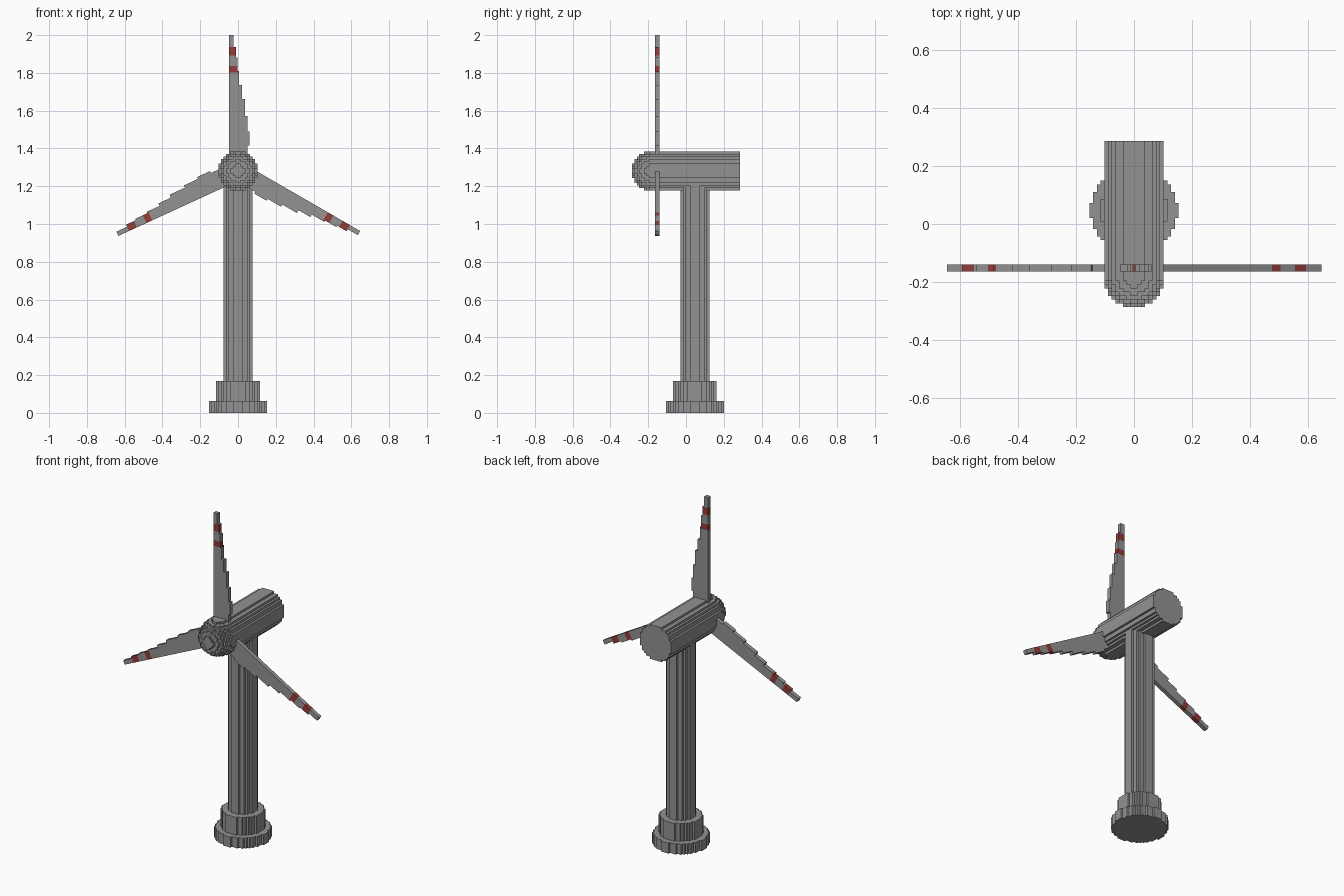
import bpy, bmesh, math
from mathutils import Matrix, Vector

if "Cube" in bpy.data.objects:
    bpy.data.objects.remove(bpy.data.objects["Cube"])

C = 0.0128            # block size of the stepped style
HUB_Z = 1.281
BODY_Y = 0.047        # tower axis


def material(name, rgb):
    m = bpy.data.materials.new(name)
    m.diffuse_color = (*rgb, 1)
    m.use_nodes = True
    m.node_tree.nodes["Principled BSDF"].inputs["Base Color"].default_value = m.diffuse_color
    return m


GREY = material("grey", (0.29, 0.29, 0.29))
RED = material("red", (0.29, 0.045, 0.04))


def stepped_circle(r):
    """Blocky circle outline of radius r (in blocks)."""
    quad = []
    j = 0
    while j + 0.5 < r:
        w = round(math.sqrt(r * r - (j + 0.5) ** 2))
        if w > 0:
            quad += [(w, j), (w, j + 1)]
        j += 1
    # keep only true corners
    quad = [p for i, p in enumerate(quad) if i == 0 or i == len(quad) - 1
            or not (quad[i - 1][0] == p[0] == quad[i + 1][0])]
    quad = quad[1:]
    pts = quad + [(-x, y) for x, y in reversed(quad)]
    pts += [(-x, -y) for x, y in quad] + [(x, -y) for x, y in reversed(quad)]
    return [(x * C, y * C) for x, y in pts]


def add_prism(bm, pts, depth, mat):
    """Extrude an xy outline along +z, then move it by mat."""
    verts = [bm.verts.new((x, y, 0)) for x, y in pts]
    face = bm.faces.new(verts)
    ext = bmesh.ops.extrude_face_region(bm, geom=[face], use_keep_orig=True)
    new = [v for v in ext["geom"] if isinstance(v, bmesh.types.BMVert)]
    bmesh.ops.translate(bm, verts=new, vec=(0, 0, depth))
    bmesh.ops.transform(bm, matrix=mat, verts=verts + new)


def finish(bm, name, mats):
    bmesh.ops.recalc_face_normals(bm, faces=bm.faces)
    me = bpy.data.meshes.new(name)
    bm.to_mesh(me)
    bm.free()
    for m in mats:
        me.materials.append(m)
    ob = bpy.data.objects.new(name, me)
    bpy.context.collection.objects.link(ob)
    return ob


def cylinder(name, r, start, end, mat):
    bm = bmesh.new()
    add_prism(bm, stepped_circle(r), end - start, mat @ Matrix.Translation((0, 0, start)))
    finish(bm, name, [GREY])


# base and tower
upright = Matrix.Translation((0, BODY_Y, 0))
cylinder("base_lower", 11.7, 0, 0.062, upright)
cylinder("base_upper", 9, 0.062, 0.168, upright)
cylinder("tower", 6, 0.168, 1.21, upright)

# nacelle along y
along_y = Matrix.Translation((0, 0, HUB_Z)) @ Matrix.Rotation(-math.pi / 2, 4, 'X')
cylinder("nacelle", 8, -0.13, 0.286, along_y)

# hub: domed stack of blocky discs
bm = bmesh.new()
front = -0.286
for i in range(8):
    r = math.sqrt(64 - (7.5 - i) ** 2)
    y0 = front + i * C
    y1 = y0 + C if i < 7 else -0.13
    add_prism(bm, stepped_circle(r), y1 - y0, along_y @ Matrix.Translation((0, 0, y0)))
finish(bm, "hub", [GREY])

# blades: one straight edge, one stepped edge (outer radius, far edge x)
STEPS = [(0.135, 0.05), (0.21, 0.061), (0.292, 0.05), (0.382, 0.037), (0.454, 0.02),
         (0.53, 0.005), (0.60, -0.003), (0.657, -0.011), (0.719, -0.023)]
EDGE, ROOT = -0.048, 0.04
BANDS = [(0.522, 0.556), (0.612, 0.656)]

outline = [(EDGE, ROOT)]
r0 = ROOT
for r1, x in STEPS:
    outline += [(x, r0), (x, r1)]
    r0 = r1
outline.append((EDGE, r0))

for name, angle in (("blade_top", 0), ("blade_right", 120), ("blade_left", -114.7)):
    bm = bmesh.new()
    # outline y becomes z, thickness runs along y
    add_prism(bm, outline, 0.024, Matrix.Rotation(math.pi / 2, 4, 'X'))
    # cut and paint the warning bands
    for z in (z for b in BANDS for z in b):
        bmesh.ops.bisect_plane(bm, geom=bm.verts[:] + bm.edges[:] + bm.faces[:],
                               plane_co=(0, 0, z), plane_no=(0, 0, 1))
    for f in bm.faces:
        z = f.calc_center_bounds().z
        f.material_index = int(any(a < z < b for a, b in BANDS))
    bmesh.ops.transform(bm, verts=bm.verts, matrix=Matrix.Translation((0, -0.139, HUB_Z))
                        @ Matrix.Rotation(math.radians(angle), 4, 'Y'))
    finish(bm, name, [GREY, RED])
